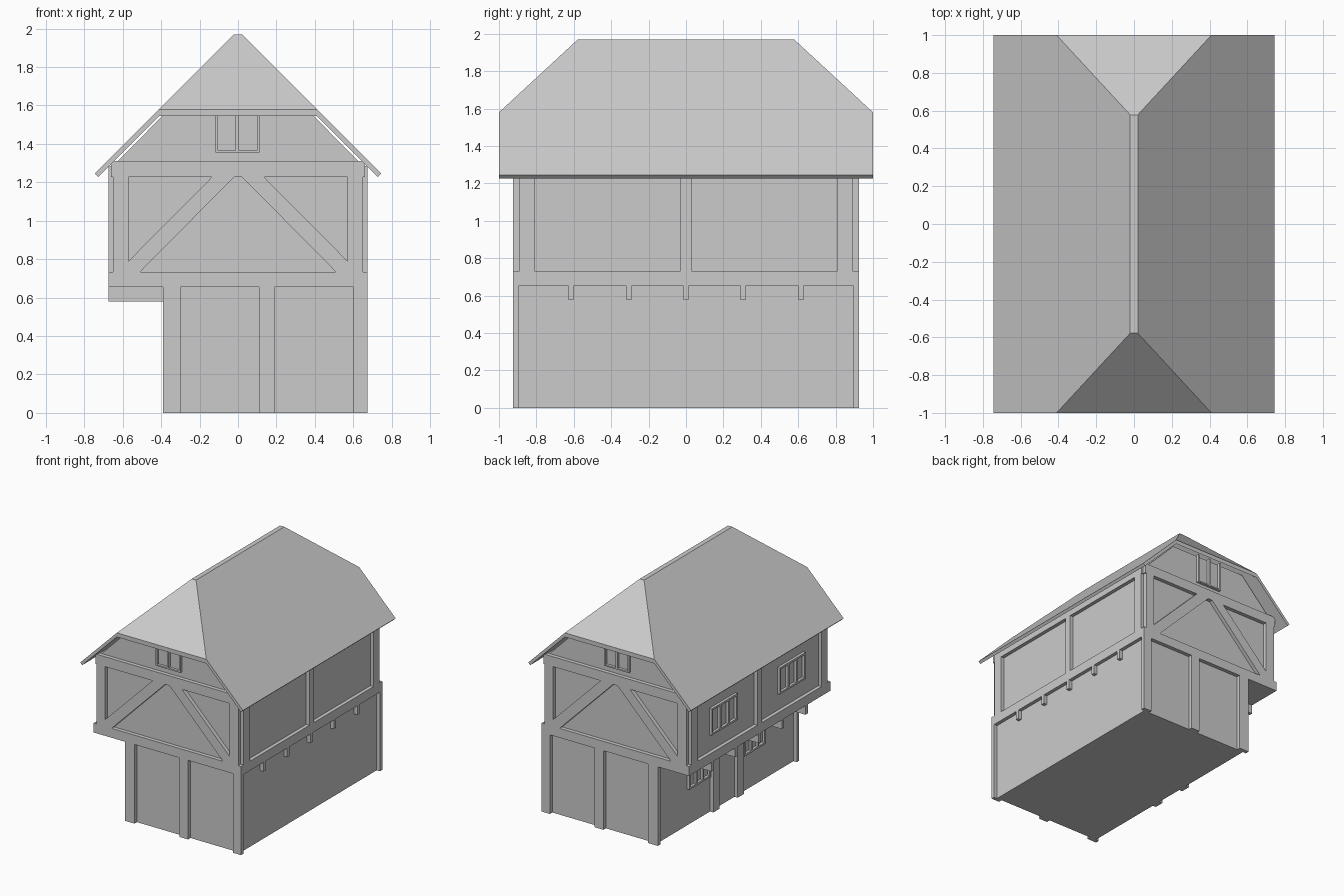
import bpy, bmesh

if "Cube" in bpy.data.objects:
    bpy.data.objects.remove(bpy.data.objects["Cube"])

mat = bpy.data.materials.new("plain grey")
mat.diffuse_color = (0.6, 0.6, 0.6, 1)
mat.use_nodes = True
mat.node_tree.nodes["Principled BSDF"].inputs["Base Color"].default_value = mat.diffuse_color


def finish(name, bm):
    bmesh.ops.recalc_face_normals(bm, faces=bm.faces)
    me = bpy.data.meshes.new(name)
    bm.to_mesh(me)
    bm.free()
    me.materials.append(mat)
    ob = bpy.data.objects.new(name, me)
    bpy.context.collection.objects.link(ob)
    return ob


def add_prism(bm, pts, y0, y1):
    """Extrude an xz outline from y0 to y1."""
    a = [bm.verts.new((x, y0, z)) for x, z in pts]
    b = [bm.verts.new((x, y1, z)) for x, z in pts]
    n = len(pts)
    bm.faces.new(a)
    bm.faces.new(b[::-1])
    for i in range(n):
        bm.faces.new((a[i], b[i], b[(i + 1) % n], a[(i + 1) % n]))


def add_box(bm, x0, x1, y0, y1, z0, z1):
    add_prism(bm, [(x0, z0), (x1, z0), (x1, z1), (x0, z1)], y0, y1)


def boxes(name, items):
    bm = bmesh.new()
    for it in items:
        add_box(bm, *it)
    return finish(name, bm)


W, D = 0.675, 0.925      # outer faces of the timber frame
CW, CD = 0.645, 0.893    # faces of the wall panels
FLOOR, SILL, PLATE = 0.655, 0.733, 1.228

# wall core with jettied upper floor and gable top
bm = bmesh.new()
add_prism(bm, [(-0.36, 0), (CW, 0), (CW, 1.29), (0.35, 1.59), (-0.35, 1.59),
               (-CW, 1.29), (-CW, FLOOR), (-0.36, FLOOR)], -CD, CD)
finish("walls", bm)

for s, side in ((-1, "front"), (1, "back")):
    y0, y1 = s * CD, s * D
    # ground floor posts
    boxes(side + "_ground_posts", [(a, b, y0, y1, 0, FLOOR) for a, b in
          ((-0.39, -0.30), (0.11, 0.19), (0.60, W))])
    # floor beam, wall plate and corner posts
    boxes(side + "_frame", [(-W, W, y0, y1, FLOOR, SILL),
                            (-0.66, 0.66, y0, y1, PLATE, 1.31),
                            (-0.65, -0.57, y0, y1, SILL, PLATE),
                            (0.57, 0.65, y0, y1, SILL, PLATE)])
    # diagonal braces meeting at the centre
    bm = bmesh.new()
    add_prism(bm, [(-0.57, SILL), (-0.51, SILL), (-0.02, PLATE), (0.02, PLATE),
                   (0.51, SILL), (0.57, SILL), (0.57, 0.79), (0.135, PLATE),
                   (-0.135, PLATE), (-0.57, 0.79)], y0, y1)
    finish(side + "_braces", bm)
    # two-pane gable window
    yw = s * (CD + 0.022)
    boxes(side + "_gable_window",
          [(a, b, y0, yw, 1.355, 1.60) for a, b in
           ((-0.117, -0.103), (-0.012, 0.005), (0.098, 0.113))]
          + [(-0.103, 0.098, y0, yw, 1.355, 1.366)])

JOISTS = (-0.615, -0.305, 0, 0.305, 0.615)
for s, side in ((-1, "left"), (1, "right")):
    x0, x1 = s * CW, s * W
    # side beams and posts
    boxes(side + "_frame",
          [(x0, x1, -CD, CD, FLOOR, SILL), (x0, x1, -CD, CD, PLATE, 1.285)]
          + [(x0, x1, a, b, SILL, PLATE) for a, b in
             ((-0.89, -0.81), (-0.03, 0.03), (0.81, 0.89))])
    # joist ends
    inner = -0.36 if s < 0 else CW
    boxes(side + "_joists",
          [(inner, x1, y - 0.015, y + 0.015, 0.58, FLOOR) for y in JOISTS])

# door posts on the recessed left wall
boxes("left_door_posts", [(-0.39, -0.36, y - 0.04, y + 0.04, 0, FLOOR)
                          for y in (-0.16, 0.16)])


def side_window(name, x, yc, width, z0, z1):
    """Three-pane window frame on a left-facing wall."""
    t, h = 0.016, width / 2
    xo = x - 0.022
    items = [(xo, x, yc - h, yc + h, z0, z0 + t), (xo, x, yc - h, yc + h, z1 - t, z1)]
    for i in range(4):
        y = yc - h + t / 2 + i * (width - t) / 3
        items.append((xo, x, y - t / 2, y + t / 2, z0 + t, z1 - t))
    boxes(name, items)


for s, end in ((-1, "front"), (1, "back")):
    side_window("upper_window_" + end, -CW, s * 0.445, 0.34, 0.87, 1.09)
    side_window("lower_window_" + end, -0.36, s * 0.36, 0.28, 0.30, 0.52)

# half-hipped roof shell: outer and inner skins joined by a rim
bm = bmesh.new()


def skin(ridge, hip, eave):
    v = {}
    for key, (x, y, z) in (("r", ridge), ("h", hip), ("e", eave)):
        for sx in (-1, 1):
            for sy in (-1, 1):
                v[key, sx, sy] = bm.verts.new((sx * x, sy * y, z))
    bm.faces.new([v["r", -1, -1], v["r", 1, -1], v["r", 1, 1], v["r", -1, 1]])
    for s in (-1, 1):
        bm.faces.new([v["r", s, -1], v["r", s, 1], v["h", s, 1],
                      v["e", s, 1], v["e", s, -1], v["h", s, -1]])
        bm.faces.new([v["r", -1, s], v["r", 1, s], v["h", 1, s], v["h", -1, s]])
    return [v[k] for k in (("e", -1, -1), ("h", -1, -1), ("h", 1, -1), ("e", 1, -1),
                           ("e", 1, 1), ("h", 1, 1), ("h", -1, 1), ("e", -1, 1))]


outer = skin((0.02, 0.578, 1.97), (0.41, 1, 1.58), (0.745, 1, 1.245))
inner = skin((0.02, 0.578, 1.935), (0.41, 1, 1.545), (0.7275, 1, 1.2275))
for i in range(8):
    j = (i + 1) % 8
    bm.faces.new((outer[i], outer[j], inner[j], inner[i]))
finish("roof", bm)
